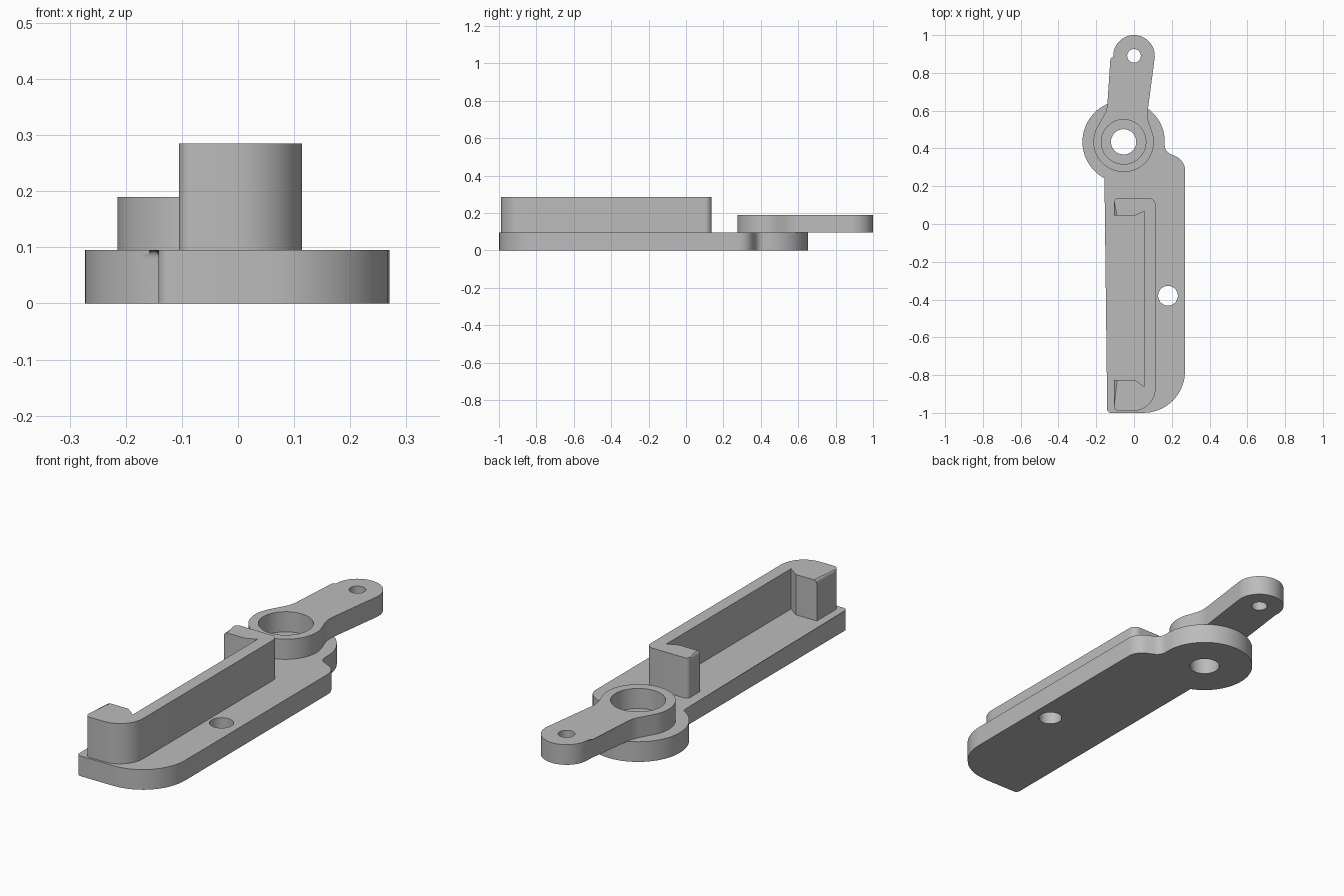
import bpy, bmesh
from math import radians, cos, sin, tan
from mathutils import Vector

if "Cube" in bpy.data.objects:
    bpy.data.objects.remove(bpy.data.objects["Cube"])

grey = bpy.data.materials.new("plain grey")
grey.use_nodes = True
colour = (0.5, 0.5, 0.5, 1)
grey.diffuse_color = colour
grey.node_tree.nodes["Principled BSDF"].inputs["Base Color"].default_value = colour

BASE_TOP = 0.095
ROUND = 0.016
PIVOT = (-0.055, 0.435)


def arc(centre, radius, start, end, steps=32):
    """Points of an arc, as (x, y, corner radius 0)."""
    angles = [radians(start + (end - start) * i / steps) for i in range(steps + 1)]
    return [(centre[0] + radius * cos(a), centre[1] + radius * sin(a), 0) for a in angles]


def rounded(corners, steps=10):
    """Closed outline with every (x, y, radius) corner filleted."""
    out = []
    for i, (x, y, r) in enumerate(corners):
        p = Vector((x, y))
        if r == 0:
            out.append(p)
            continue
        a = (Vector(corners[i - 1][:2]) - p).normalized()
        b = (Vector(corners[(i + 1) % len(corners)][:2]) - p).normalized()
        half = a.angle(b) / 2
        centre = p + (a + b).normalized() * (r / sin(half))
        u = p + a * (r / tan(half)) - centre
        v = p + b * (r / tan(half)) - centre
        for k in range(steps + 1):
            t = k / steps
            sweep = u.angle(v)
            out.append(centre + (u * sin((1 - t) * sweep) + v * sin(t * sweep)) / sin(sweep))
    return out


def slab(name, outline, z0, z1, sharp=0):
    """Extruded outline with a rounded top rim; the first 'sharp' edges stay crisp."""
    bm = bmesh.new()
    low = [bm.verts.new((p.x, p.y, z0)) for p in outline]
    high = [bm.verts.new((p.x, p.y, z1)) for p in outline]
    n = len(outline)
    bm.faces.new(low[::-1])
    bm.faces.new(high)
    for i in range(n):
        j = (i + 1) % n
        bm.faces.new((low[i], low[j], high[j], high[i]))
    rim = [bm.edges.get((high[i], high[(i + 1) % n])) for i in range(sharp, n)]
    bmesh.ops.bevel(bm, geom=rim, offset=ROUND, offset_type='OFFSET', segments=4,
                    profile=0.5, affect='EDGES', clamp_overlap=False)
    bmesh.ops.recalc_face_normals(bm, faces=bm.faces)
    mesh = bpy.data.meshes.new(name)
    bm.to_mesh(mesh)
    bm.free()
    mesh.materials.append(grey)
    ob = bpy.data.objects.new(name, mesh)
    bpy.context.collection.objects.link(ob)
    return ob


def activate(ob):
    bpy.ops.object.select_all(action='DESELECT')
    ob.select_set(True)
    bpy.context.view_layer.objects.active = ob


def drill(ob, centre, radius):
    """Cut a vertical round hole."""
    bpy.ops.mesh.primitive_cylinder_add(vertices=48, radius=radius, depth=1, location=(*centre, 0))
    cutter = bpy.context.object
    cutter.hide_render = True
    cutter.data.materials.append(grey)
    cut = ob.modifiers.new("hole", 'BOOLEAN')
    cut.operation = 'DIFFERENCE'
    cut.solver = 'EXACT'
    cut.object = cutter
    activate(ob)
    bpy.ops.object.modifier_apply(modifier=cut.name)
    bpy.data.objects.remove(cutter)


# Base plate with a round lobe around the pivot
base = slab("base_plate", rounded(
    [(-0.142, -1, 0.02), (0.27, -1, 0.22), (0.27, 0.335, 0.08), (0.163, 0.385, 0.05)]
    + arc(PIVOT, 0.218, 5, 247, 48)), 0, BASE_TOP)
drill(base, PIVOT, 0.067)
drill(base, (0.18, -0.38), 0.052)

# C-shaped holder: crisp inner side first, then the rounded outer side
inner = [(-0.105, 0.045, 0), (0.005, 0.045, 0), (0.055, 0.067, 0),
         (0.055, -0.862, 0), (0.005, -0.825, 0), (-0.105, -0.825, 0)]
outer = [(-0.105, -0.99, 0.025), (0.114, -0.99, 0.12),
         (0.114, 0.137, 0.035), (-0.105, 0.137, 0.02)]
holder = slab("holder_bracket", rounded(inner[::-1][::-1] + outer),
              BASE_TOP, 0.285, sharp=len(inner) - 1)

# Lever arm: tip, left flank, pivot ring, right flank
lever = slab("lever_arm", rounded(
    arc((0, 0.89), 0.11, -8, 188)
    + [(-0.145, 0.6, 0.15)]
    + arc(PIVOT, 0.16, 150, 380, 48)
    + [(0.068, 0.565, 0.15)]), BASE_TOP, 0.19)
drill(lever, PIVOT, 0.118)
drill(lever, (0, 0.89), 0.036)

for ob in (base, holder, lever):
    activate(ob)
    bpy.ops.object.shade_smooth_by_angle(angle=radians(30))
